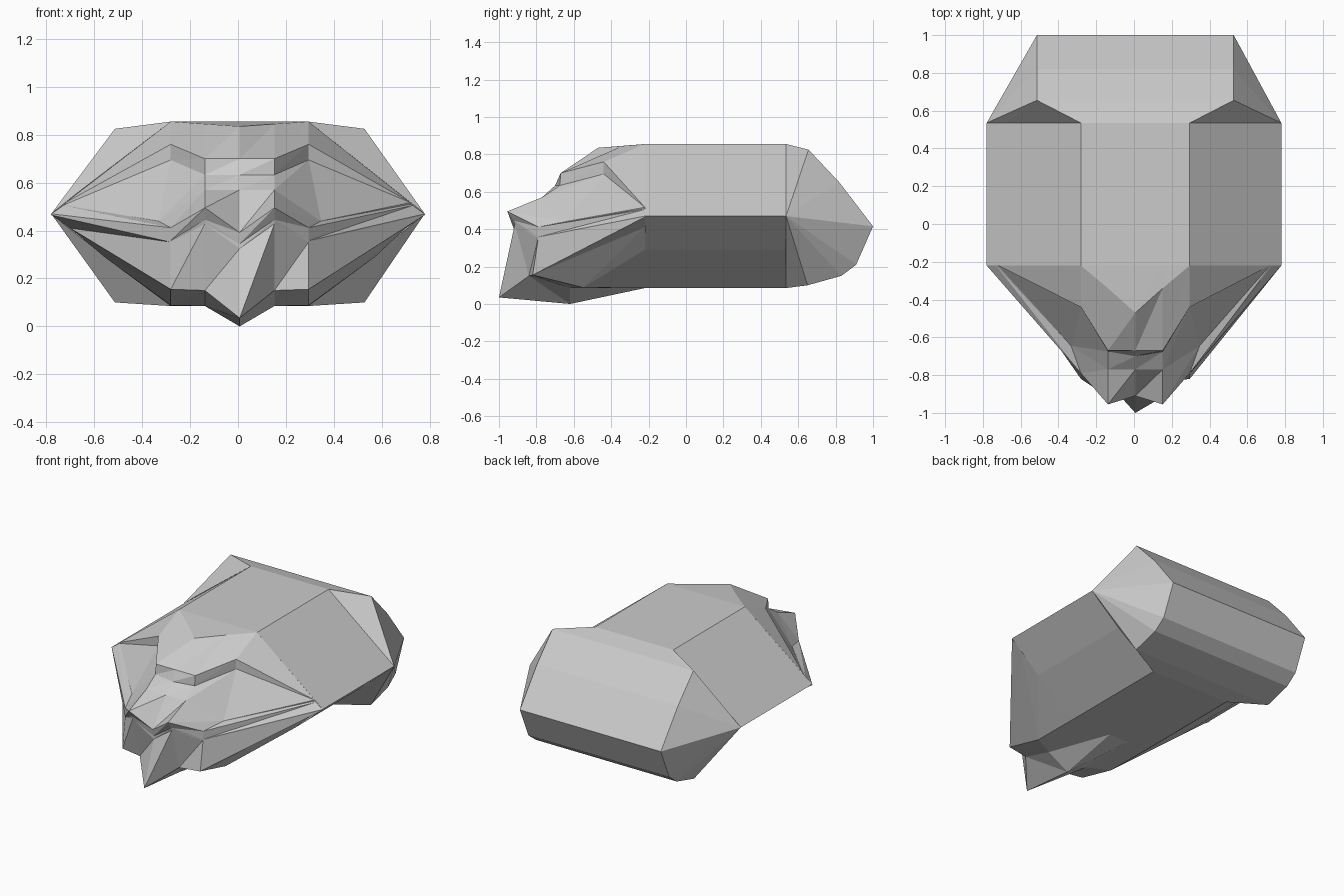
import bpy, bmesh

if "Cube" in bpy.data.objects:
    bpy.data.objects.remove(bpy.data.objects["Cube"])

OFF = 0.007  # the centre seam sits slightly right of x = 0


def shell(name, rows):
    """Skin between matching half-rows of points, on both sides of the centre seam."""
    bm = bmesh.new()
    cache = {}

    def vert(p, side):
        x = p[0] * side + (OFF if p[0] < 0.6 else 0)
        key = (round(x, 4), p[1], p[2])
        if key not in cache:
            cache[key] = bm.verts.new(key)
        return cache[key]

    for a, b in zip(rows, rows[1:]):
        for i in range(len(a) - 1):
            for side in (1, -1):
                quad = [vert(p, side) for p in (a[i], b[i], b[i + 1], a[i + 1])]
                quad = list(dict.fromkeys(quad))
                if side < 0:
                    quad.reverse()
                if len(quad) == 4:
                    # crease warped quads from the inner lower to the outer upper corner
                    bm.faces.new((quad[0], quad[1], quad[3]))
                    bm.faces.new((quad[1], quad[2], quad[3]))
                elif len(quad) == 3:
                    bm.faces.new(quad)
    bmesh.ops.dissolve_limit(bm, angle_limit=0.005, verts=bm.verts[:], edges=bm.edges[:])
    mesh = bpy.data.meshes.new(name)
    bm.to_mesh(mesh)
    bm.free()
    obj = bpy.data.objects.new(name, mesh)
    bpy.context.collection.objects.link(obj)
    return obj


XI, XM = 0.145, 0.288  # inner and middle facet columns

# Middle of the head: a faceted tube
section = [(0, .855), (XM, .855), (.78, .47), (.565, .29), (XM, .085), (0, .085)]
shell("head_middle", [[(x, y, z) for x, z in section] for y in (.535, -.22)])

# Back of the head: wide curved panel with fans to the side points
apex = (.78, .535, .47)
profile = [(.65, .10), (.83, .15), (.91, .21), (1.0, .415), (.82, .65), (.655, .825)]
rows = [[(0, .535, .085), (XM, .535, .085), (.67, .535, .38), apex]]
rows += [[(0, y, z), (.521, y, z), apex, apex] for y, z in profile]
rows += [[(0, .535, .855), (XM, .535, .855), (.68, .535, .55), apex]]
shell("head_back", rows)


def course(centre, inner, middle, outer, xm=XM):
    return [(0, *centre), (XI, *inner), (xm, *middle), outer]


# Forehead, brow step and upper beak
side = (.72, -.22, .517)
lip_top = course((-.91, .392), (-.955, .495), (-.79, .412), (.73, -.22, .505))
lip_low = course((-.90, .345), (-.92, .445), (-.79, .358), (.78, -.22, .47))
shell("upper_face", [
    course((-.22, .855), (-.22, .855), (-.22, .855), side),
    course((-.47, .835), (-.34, .845), (-.22, .855), side),
    course((-.67, .70), (-.67, .70), (-.44, .76), side),
    course((-.70, .633), (-.675, .633), (-.44, .695), side),
    course((-.77, .57), (-.77, .57), (-.645, .44), (.72, -.22, .51), .34),
    lip_top,
    lip_low,
])

# Lower jaw with pointed chin and underside
low = (.565, -.22, .29)
shell("lower_jaw", [
    lip_low,
    course((-.90, .325), (-.915, .428), (-.79, .352), (.78, -.22, .465)),
    course((-1.0, .035), (-.84, .15), (-.82, .155), (.70, -.22, .41)),
    course((-.62, 0), (-.62, .085), (-.55, .088), low),
    course((-.22, .085), (-.22, .085), (-.22, .085), low),
])
